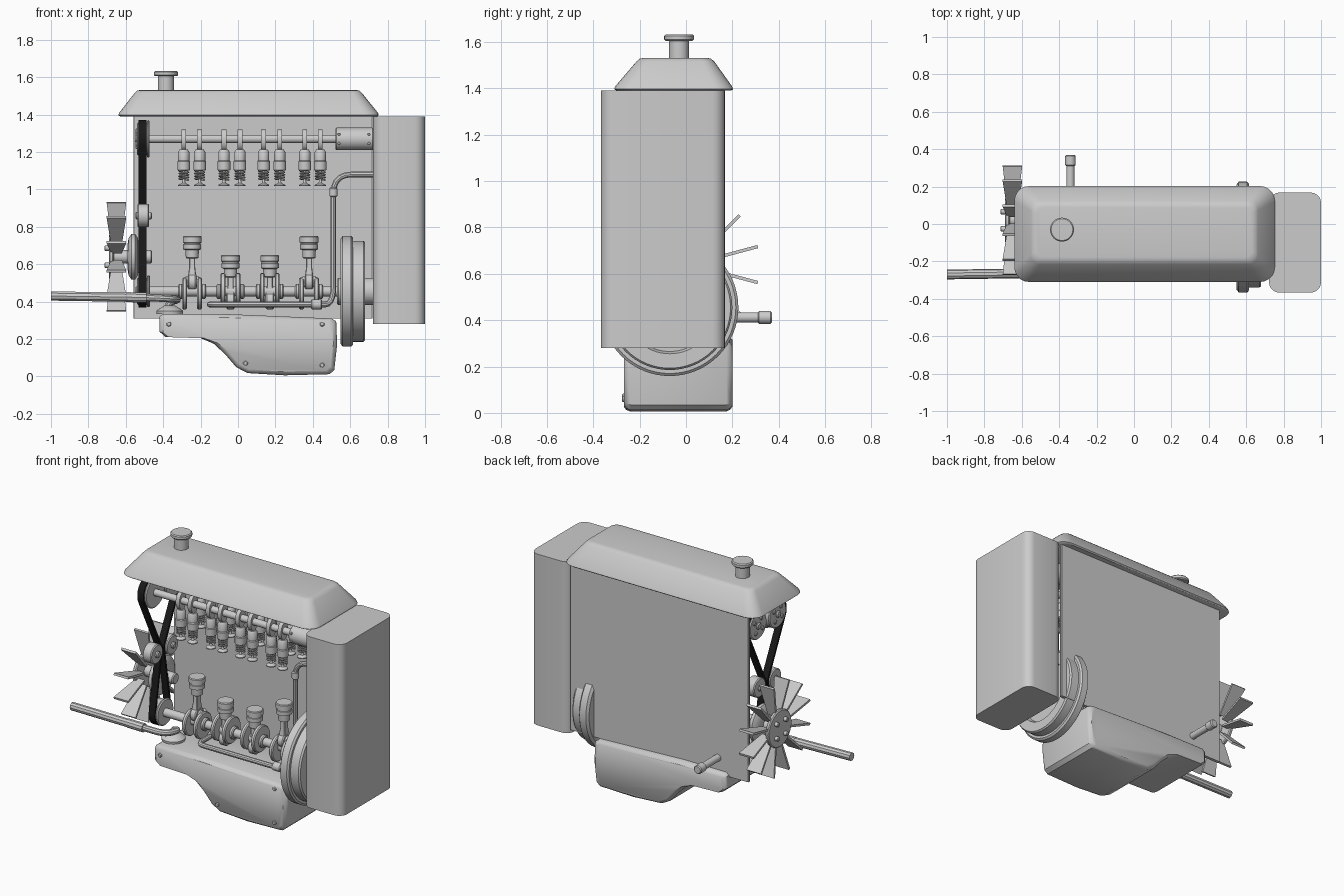
import bpy, bmesh, math
from mathutils import Vector

if "Cube" in bpy.data.objects:
    bpy.data.objects.remove(bpy.data.objects["Cube"])

AXES = {'X': lambda t, a, b: (t, a, b), 'Y': lambda t, a, b: (a, t, b), 'Z': lambda t, a, b: (a, b, t)}


def loft(name, rings, cap=True, wrap=False):
    """Bridge equal-length rings of points into one closed mesh."""
    bm = bmesh.new()
    loops = [[bm.verts.new(p) for p in ring] for ring in rings]
    n = len(loops[0])
    pairs = list(zip(loops, loops[1:])) + ([(loops[-1], loops[0])] if wrap else [])
    for a, b in pairs:
        for i in range(n):
            j = (i + 1) % n
            bm.faces.new((a[i], a[j], b[j], b[i]))
    if cap and not wrap:
        bm.faces.new(loops[0])
        bm.faces.new(loops[-1])
    bmesh.ops.recalc_face_normals(bm, faces=bm.faces)
    me = bpy.data.meshes.new(name)
    bm.to_mesh(me)
    bm.free()
    ob = bpy.data.objects.new(name, me)
    bpy.context.collection.objects.link(ob)
    return ob


def lathe(name, axis, c, prof, n=32, sa=1, sb=1):
    """Turned part: prof is (position along axis, radius); c is the other two coordinates."""
    f = AXES[axis]
    ang = [2 * math.pi * i / n for i in range(n)]
    return loft(name, [[f(t, c[0] + r * sa * math.cos(a), c[1] + r * sb * math.sin(a)) for a in ang]
                       for t, r in prof])


def cyl(name, axis, c, t0, t1, r, n=32, bev=0.006):
    bev = min(bev, r * .3)
    return lathe(name, axis, c, [(t0, r - bev), (t0 + bev, r), (t1 - bev, r), (t1, r - bev)], n)


def rrect(x0, x1, y0, y1, z, r, n=5):
    pts = []
    for k, (cx, cy) in enumerate([(x1 - r, y1 - r), (x0 + r, y1 - r), (x0 + r, y0 + r), (x1 - r, y0 + r)]):
        for i in range(n + 1):
            a = math.pi / 2 * (k + i / n)
            pts.append((cx + r * math.cos(a), cy + r * math.sin(a), z))
    return pts


def tube(name, pts, r, bend=0.06):
    """Pipe along points, with rounded bends."""
    v = [Vector(p) for p in pts]
    path = [v[0]]
    if bend:
        for p, q, s in zip(v, v[1:], v[2:]):
            a = q + (p - q).normalized() * min(bend, (p - q).length / 2)
            b = q + (s - q).normalized() * min(bend, (s - q).length / 2)
            path += [a.lerp(q, t).lerp(q.lerp(b, t), t) for t in (0, .2, .4, .6, .8, 1)]
        path.append(v[-1])
    else:
        path = v
    cu = bpy.data.curves.new(name, 'CURVE')
    cu.dimensions = '3D'
    cu.bevel_depth, cu.bevel_resolution, cu.use_fill_caps = r, (3 if bend else 1), True
    sp = cu.splines.new('POLY')
    sp.points.add(len(path) - 1)
    for pt, p in zip(sp.points, path):
        pt.co = (*p, 1)
    ob = bpy.data.objects.new(name, cu)
    bpy.context.collection.objects.link(ob)
    return ob


def arc(c, r, a0, a1, n):
    return [(c[0] + r * math.cos(math.radians(a0 + (a1 - a0) * i / n)),
             c[1] + r * math.sin(math.radians(a0 + (a1 - a0) * i / n))) for i in range(n + 1)]


CY, CZ = -0.07, 0.455          # crankshaft axis
CAMS, CAMZ = (-0.17, 0.03), 1.27

# Block back wall, gearbox-side housing, top cover and filler cap
loft("block_wall", [rrect(-.56, .72, .14, .16, z, .004, 1) for z in (.31, 1.395)])
loft("side_housing", [rrect(.722, 1, -.367, .168, z, .055) for z in (.28, 1.39)])
loft("top_cover", [rrect(-.63, .745, -.30, .195, 1.39, .08), rrect(-.64, .753, -.31, .203, 1.397, .08),
                   rrect(-.635, .748, -.305, .198, 1.41, .08), rrect(-.553, .663, -.215, .123, 1.515, .05),
                   rrect(-.54, .65, -.2, .108, 1.528, .045), rrect(-.52, .63, -.18, .09, 1.532, .04)])
lathe("filler_neck", 'Z', (-.385, -.03), [(1.5, .043), (1.605, .043)])
cyl("filler_cap", 'Z', (-.385, -.03), 1.605, 1.633, .064)

# Oil pan: side profile extruded across, edges rounded
prof = [(-.42, .32), (-.40, .335), (-.1, .335), (.5, .31), (.525, .295), (.53, .17), (.515, .035), (.49, .012),
        (.25, .006), (.05, .018), (-.01, .05), (-.07, .12), (-.13, .175), (-.2, .205), (-.39, .212), (-.42, .24)]
mx, mz = .15, .2


def pan_ring(y, inset):
    return [(x - inset * max(-1, min(1, (x - mx) * 5)), y, z - inset * max(-1, min(1, (z - mz) * 8)))
            for x, z in prof]


loft("oil_pan", [pan_ring(y, i) for y, i in
                 ((-.268, .02), (-.258, .007), (-.24, 0), (.175, 0), (.19, .007), (.2, .02))])
for x, z in ((-.37, .28), (.45, .28), (.04, .07), (.45, .06)):
    cyl("pan_bolt", 'Y', (x, z), -.276, -.25, .013, 12)

# Crankshaft with throws, rods and pistons
cyl("crankshaft", 'X', (CY, CZ), -.55, .6, .027, 24)
for x, s in ((-.245, 1), (-.04, -1), (.17, -1), (.38, 1)):
    pz = CZ + .05 * s
    for dx in (-.04, .04):
        cyl("crank_web", 'X', (CY, CZ - .012 * s), x + dx - .013, x + dx + .013, .085, 28)
        cyl("crank_collar", 'X', (CY, CZ), x + dx * 1.55 - .012, x + dx * 1.55 + .012, .04, 20)
    cyl("crank_pin", 'X', (CY, pz), x - .04, x + .04, .03, 20)
    cyl("rod_big_end", 'X', (CY, pz), x - .022, x + .022, .046, 24)
    loft("connecting_rod", [rrect(x - w, x + w, CY - w * 1.3, CY + w * 1.3, z, .004, 1)
                            for z, w in ((pz + .03, .022), (pz + .08, .016), (pz + .15, .016))])
    p = pz + .125
    lathe("piston", 'Z', (x, CY), [(p, .026), (p + .005, .034), (p + .045, .036), (p + .05, .048), (p + .075, .048),
                                   (p + .077, .045), (p + .084, .045), (p + .086, .05), (p + .115, .05),
                                   (p + .12, .046)])

# Flywheel and its hub
lathe("flywheel", 'X', (CY, CZ), [(.548, .2), (.548, .28), (.56, .296), (.605, .296), (.615, .285), (.615, .27),
                                  (.67, .27), (.68, .262), (.68, .2), (.65, .19), (.65, .08), (.585, .08),
                                  (.585, .19)], 64).name = "flywheel"
cyl("flywheel_hub", 'X', (CY, CZ), .53, .73, .072)

# Two camshafts with lobes, valves, springs and end housings
for y in CAMS:
    cyl("camshaft", 'X', (y, CAMZ), -.55, .73, .022, 20)
    cyl("cam_end_housing", 'X', (y, CAMZ), .52, .725, .06)
    for x in (.54, .70):
        for dz in (-.025, .025):
            cyl("housing_bolt", 'Y', (x, CAMZ + dz), y - .062, y - .04, .008, 8)
    cyl("cam_pulley", 'X', (y, CAMZ), -.54, -.475, .088, 40)
    cyl("cam_pulley_flange", 'X', (y, CAMZ), -.487, -.472, .1, 40)
    for a in range(4):
        t = math.pi / 2 * a + .6
        cyl("pulley_bolt", 'X', (y + .05 * math.cos(t), CAMZ + .05 * math.sin(t)), -.548, -.53, .013, 12)
    for x in (-.29, -.205, -.075, .01, .137, .223, .357, .44):
        lathe("cam_lobe", 'X', (y, CAMZ - .005), [(x - .013, .055), (x + .013, .055)], 28, .65, 1)
        lathe("valve_bucket", 'Z', (x, y), [(1.1, .028), (1.105, .034), (1.15, .034), (1.155, .03), (1.2, .03),
                                           (1.212, .022)], 24)
        lathe("valve", 'Z', (x, y), [(1.018, .03), (1.024, .03), (1.034, .01), (1.045, .007), (1.12, .007)], 20)
        tube("valve_spring", [(x + .025 * math.cos(i * .628), y + .025 * math.sin(i * .628), 1.05 + .0014 * i)
                              for i in range(41)], .005, 0)

# Timing belt, idlers and crank pulley
cyl("crank_pulley", 'X', (CY, CZ), -.54, -.475, .072)
cyl("crank_pulley_flange", 'X', (CY, CZ), -.487, -.47, .085)
IDL = (-.15, .01)
for y in IDL:
    cyl("idler", 'X', (y, .86), -.538, -.475, .062)
    cyl("idler_bolt", 'X', (y, .86), -.548, -.46, .02, 16)
c1, c2, k = (CAMS[0], CAMZ), (CAMS[1], CAMZ), (CY, CZ)
path = (arc(c1, .095, 90, 206, 14) + arc((IDL[0], .86), .068, 26, -10, 6) + arc(k, .079, 170, 370, 18)
        + arc((IDL[1], .86), .068, 190, 154, 6) + arc(c2, .095, -26, 90, 14))
rings = []
for i, p in enumerate(path):
    d = Vector(path[(i + 1) % len(path)]) - Vector(path[i - 1])
    nrm = Vector((d.y, -d.x)).normalized() * .007
    rings.append([(x, p[0] + s * nrm.x, p[1] + s * nrm.y)
                  for x, s in ((-.532, -1), (-.488, -1), (-.488, 1), (-.532, 1))])
belt = loft("timing_belt", rings, wrap=True)
mat = bpy.data.materials.new("black_rubber")
mat.diffuse_color = (.01, .01, .01, 1)
mat.use_nodes = True
mat.node_tree.nodes["Principled BSDF"].inputs["Base Color"].default_value = mat.diffuse_color
belt.data.materials.append(mat)

# Cooling fan: hub, bolts, twelve paddle blades, pump disc
FY, FZ = .02, .64
cyl("fan_hub", 'X', (FY, FZ), -.69, -.665, .12, 40)
cyl("fan_shaft", 'X', (FY, FZ), -.67, -.46, .035, 20)
lathe("pump_disc", 'X', (FY, FZ), [(-.592, .06), (-.585, .1), (-.57, .122), (-.55, .122), (-.535, .1), (-.53, .06)], 40)
for i in range(4):
    a = math.pi / 2 * i + math.pi / 4
    cyl("fan_bolt", 'X', (FY + .065 * math.cos(a), FZ + .065 * math.sin(a)), -.714, -.68, .014, 12)
for i in range(12):
    a = math.radians(15 + 30 * i)
    u, w = Vector((0, math.cos(a), math.sin(a))), Vector((0, -math.sin(a), math.cos(a))) * .007
    c = Vector((-.65, FY, FZ))
    loft("fan_blade", [[c + u * r + Vector((sx * h, 0, 0)) + w * sw for sx, sw in ((-1, -1), (1, -1), (1, 1), (-1, 1))]
                       for r, h in ((.09, .028), (.3, .052))])

# Long feed pipe with sleeve and pickup disc
tube("feed_pipe", [(-1, -.27, .43), (-.5, -.262, .422), (-.35, -.25, .415), (-.315, -.15, .41), (-.37, -.14, .40),
                   (-.37, -.14, .35)], .02)
tube("feed_pipe_outer", [(-1, -.27, .43), (-.8, -.267, .427), (-.6, -.264, .424)], .026)
tube("feed_sleeve", [(-.6, -.264, .424), (-.55, -.263, .423), (-.49, -.262, .422)], .028)
lathe("pickup_disc", 'Z', (-.365, -.14), [(.335, .07), (.35, .072), (.36, .06), (.378, .03)])

# Oil line from the side housing down to the crankcase
tube("oil_line", [(.74, -.14, 1.08), (.51, -.14, 1.08), (.51, -.14, .385), (.42, -.17, .385)], .016, .1)
tube("oil_gallery", [(-.15, -.07, .385), (-.15, -.2, .385), (.42, -.2, .385), (.44, -.15, .385)], .016, .05)
cyl("oil_line_joint", 'X', (-.19, .385), .39, .45, .027, 20)
cyl("oil_line_collar", 'Z', (.51, -.14), .96, 1.01, .022, 20)

# Rear outlet stub
cyl("rear_outlet", 'Y', (-.34, .412), .1, .32, .022, 20)
cyl("rear_outlet_tip", 'Y', (-.34, .412), .31, .37, .028, 20)

# Finish: curves to mesh, smooth shading with sharp edges kept
bpy.ops.object.select_all(action='SELECT')
curve = next(o for o in bpy.data.objects if o.type == 'CURVE')
bpy.context.view_layer.objects.active = curve
bpy.ops.object.convert(target='MESH')
bpy.ops.object.select_all(action='SELECT')
bpy.context.view_layer.objects.active = bpy.data.objects["block_wall"]
bpy.ops.object.shade_smooth_by_angle(angle=math.radians(35))
